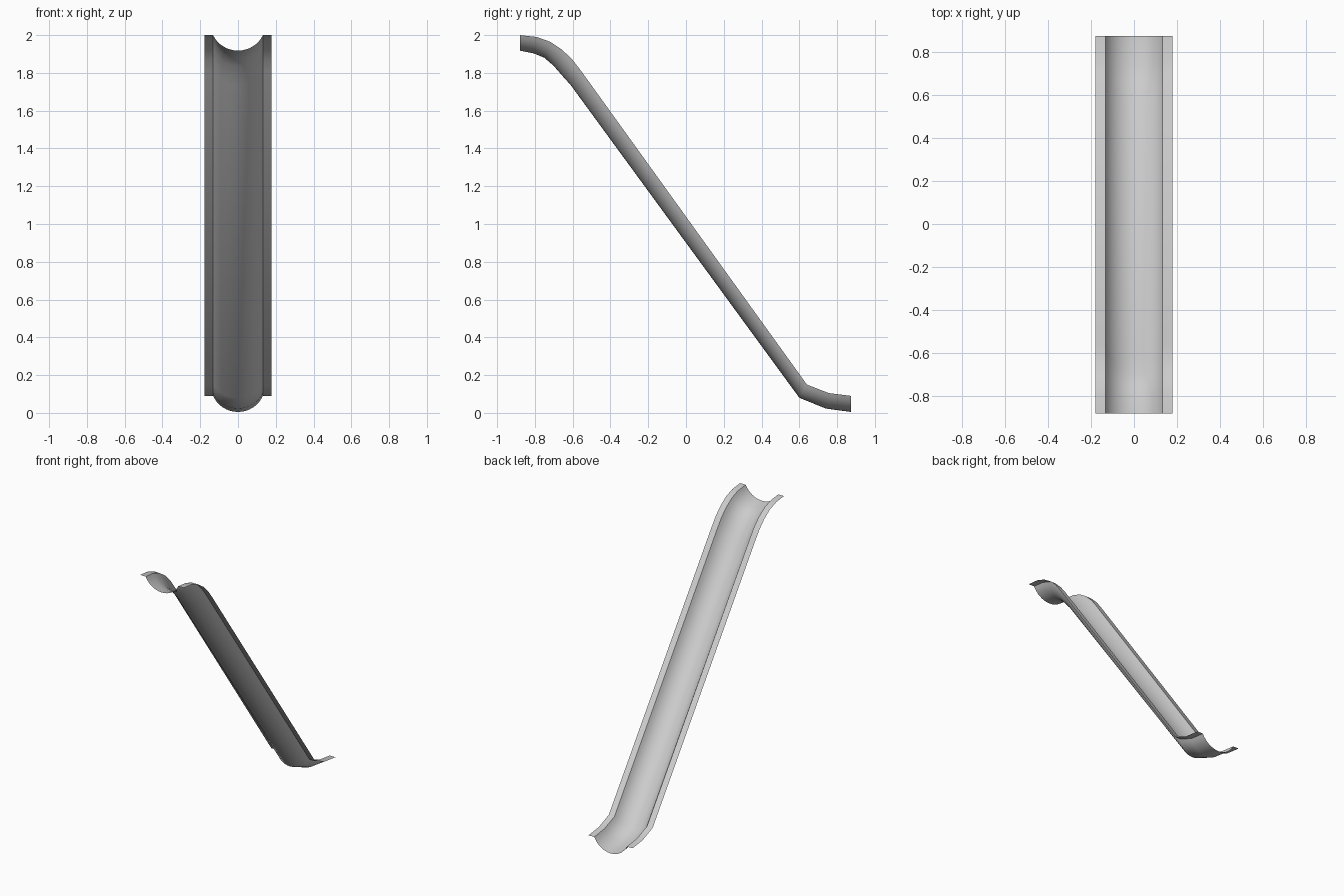
import bpy, bmesh, math
from mathutils import Vector

cube = bpy.data.objects.get("Cube")
if cube:
    bpy.data.objects.remove(cube)

# Side profile stations: rim (y, z) and trough bottom (y, z)
STATIONS = [
    ((-0.88, 2.0), (-0.88, 1.918)),
    ((-0.79, 1.99), (-0.805, 1.903)),
    ((-0.72, 1.965), (-0.75, 1.88)),
    ((-0.655, 1.922), (-0.70, 1.837)),
    ((-0.60, 1.868), (-0.655, 1.785)),
    ((-0.555, 1.81), (-0.61, 1.735)),
    ((0.64, 0.15), (0.60, 0.08)),
    ((0.755, 0.105), (0.74, 0.023)),
    ((0.873, 0.09), (0.873, 0.005)),
]
OUTER, INNER, DEPTH, STEPS = 0.178, 0.132, 0.085, 16

# Cross-section: flat lip, circular trough, flat lip as (x, depth fraction)
radius = (INNER ** 2 + DEPTH ** 2) / (2 * DEPTH)
half = math.asin(INNER / radius)
section = [(-OUTER, 0.0)]
for i in range(STEPS + 1):
    a = -half + 2 * half * i / STEPS
    drop = radius * (math.cos(a) - math.cos(half)) / DEPTH
    section.append((radius * math.sin(a), drop))
section.append((OUTER, 0.0))

# Sweep the section along the stations as one thin sheet
bm = bmesh.new()
rings = []
for rim, low in STATIONS:
    rim, low = Vector((0, *rim)), Vector((0, *low))
    rings.append([bm.verts.new(rim.lerp(low, f) + Vector((x, 0, 0))) for x, f in section])
for a, b in zip(rings, rings[1:]):
    for i in range(len(section) - 1):
        bm.faces.new((a[i], a[i + 1], b[i + 1], b[i]))
mesh = bpy.data.meshes.new("slide_chute")
bm.to_mesh(mesh)
bm.free()
chute = bpy.data.objects.new("slide_chute", mesh)
bpy.context.collection.objects.link(chute)

# Plain grey sheet
grey = bpy.data.materials.new("light_grey")
grey.use_nodes = True
colour = (0.6, 0.6, 0.6, 1)
grey.diffuse_color = colour
grey.node_tree.nodes["Principled BSDF"].inputs["Base Color"].default_value = colour
mesh.materials.append(grey)

# Smooth trough with crisp lip creases
bpy.ops.object.select_all(action="DESELECT")
chute.select_set(True)
bpy.context.view_layer.objects.active = chute
bpy.ops.object.shade_smooth_by_angle(angle=math.radians(35))
